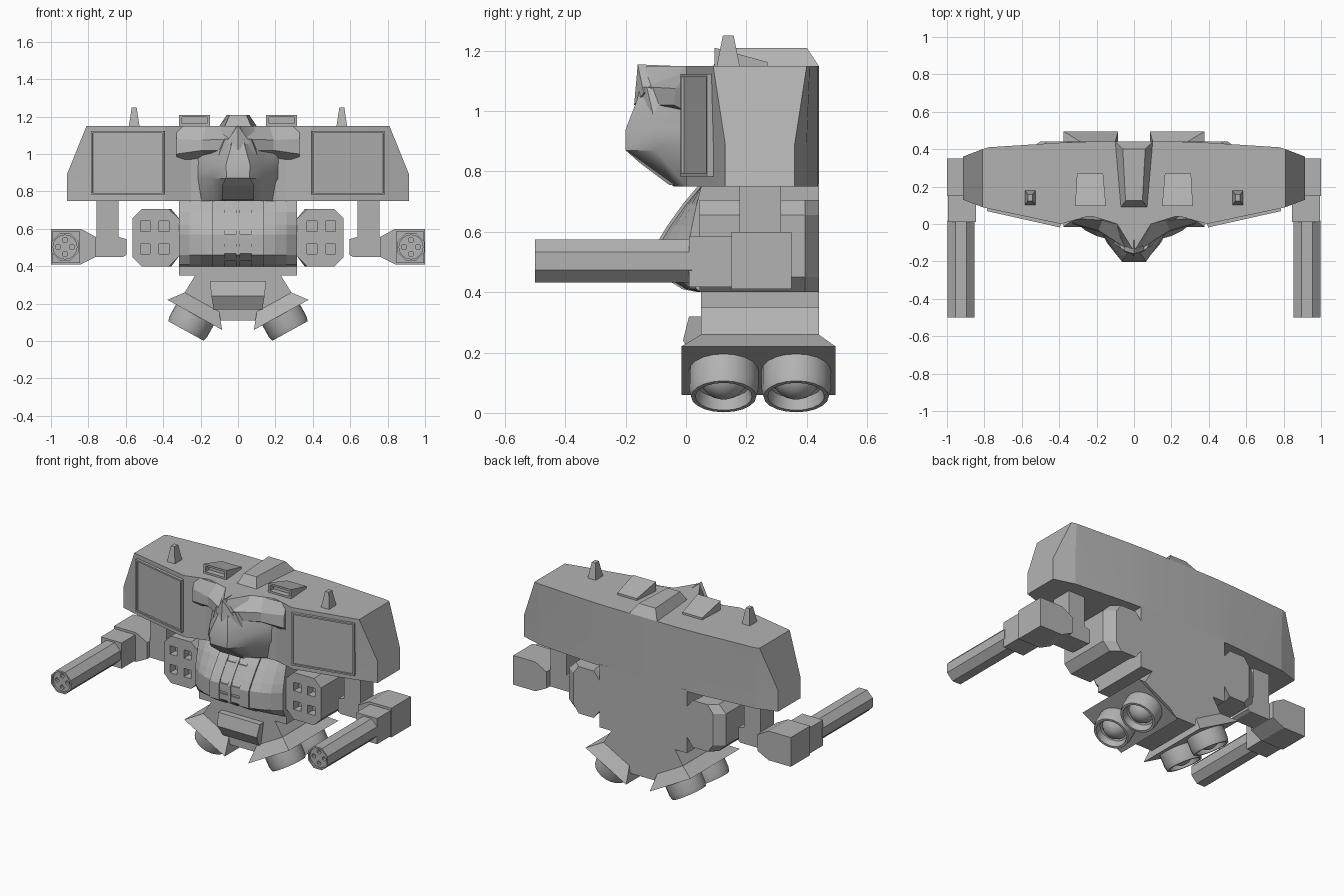
import bpy, bmesh
from math import cos, sin, pi, radians
from mathutils import Vector, Matrix

if "Cube" in bpy.data.objects:
    bpy.data.objects.remove(bpy.data.objects["Cube"])

# Dark grey paint shared by every part
grey = bpy.data.materials.new("dark_grey")
grey.diffuse_color = (.45, .45, .45, 1)
grey.use_nodes = True
grey.node_tree.nodes["Principled BSDF"].inputs["Base Color"].default_value = grey.diffuse_color


def make(name, verts, faces, mirror=False):
    me = bpy.data.meshes.new(name)
    me.from_pydata([tuple(v) for v in verts], [], faces)
    bm = bmesh.new()
    bm.from_mesh(me)
    bmesh.ops.remove_doubles(bm, verts=bm.verts, dist=1e-5)
    bmesh.ops.recalc_face_normals(bm, faces=bm.faces)
    bm.to_mesh(me)
    bm.free()
    me.materials.append(grey)
    ob = bpy.data.objects.new(name, me)
    bpy.context.collection.objects.link(ob)
    if mirror:
        ob.modifiers.new("Mirror", 'MIRROR')
    return ob


def ring_faces(rings, n, base=0):
    f = [[base + r * n + i, base + r * n + (i + 1) % n,
          base + (r + 1) * n + (i + 1) % n, base + (r + 1) * n + i]
         for r in range(rings - 1) for i in range(n)]
    return f + [[base + i for i in range(n)],
                [base + (rings - 1) * n + i for i in range(n)]]


def loft(name, sections, mirror=False):
    n = len(sections[0])
    return make(name, [p for s in sections for p in s], ring_faces(len(sections), n), mirror)


def prism(name, poly, y0, y1, mirror=False):
    return loft(name, [[(x, y, z) for x, z in poly] for y in (y0, y1)], mirror)


def rect(x0, x1, z0, z1):
    return [(x0, z0), (x1, z0), (x1, z1), (x0, z1)]


def ngon(cx, cz, r, n, turn=0.0):
    return [(cx + r * cos(2 * pi * (i + turn) / n), cz + r * sin(2 * pi * (i + turn) / n))
            for i in range(n)]


def cut(ob, polys, y0, y1):
    """Cut straight holes along y, one per polygon."""
    verts, faces = [], []
    for p in polys:
        base = len(verts)
        verts += [(x, y, z) for y in (y0, y1) for x, z in p]
        faces += ring_faces(2, len(p), base)
    c = make("cutter", verts, faces)
    c.hide_render = True
    m = ob.modifiers.new("Cut", 'BOOLEAN')
    m.operation, m.solver, m.object = 'DIFFERENCE', 'EXACT', c
    bpy.context.view_layer.objects.active = ob
    bpy.ops.object.modifier_apply(modifier=m.name)
    bpy.data.objects.remove(c)


def mirror(ob):
    ob.modifiers.new("Mirror", 'MIRROR')


def smooth(ob, angle):
    bpy.ops.object.select_all(action='DESELECT')
    ob.select_set(True)
    bpy.context.view_layer.objects.active = ob
    bpy.ops.object.shade_smooth_by_angle(angle=radians(angle))


# Wide shoulder hull, lofted across x: (x low, x high, front low, front high, back low, back high)
half = [(.25, .25, .04, .04, .44, .44), (.39, .39, 0, 0, .435, .435),
        (.78, .78, .09, .083, .40, .41), (.915, .81, .13, .09, .36, .40)]
spans = [(-a, -b, *r) for a, b, *r in reversed(half)] + half
hull = loft("shoulder_hull", [[(xl, fl, .75), (xl, fl, .89), (xh, fh, 1.15),
                               (xh, bh, 1.15), (xl, bl, .89), (xl, bl, .75)]
                              for xl, xh, fl, fh, bl, bh in spans])
smooth(hull, 8)

# Recessed shoulder door panels
door = prism("shoulder_door", rect(-.2, .2, -.17, .17), -.02, .03)
cut(door, [rect(-.19, .19, -.16, .16)], -.1, -.010)
door.data.transform(Matrix.Translation((.587, .045, .953)) @ Matrix.Rotation(.22, 4, 'Z'))
mirror(door)

# Faceted nose head
levels = [(.75, [(.20, .05), (.12, 0), (.05, -.04)]),
          (.87, [(.22, .05), (.145, -.10), (.06, -.20)]),
          (.94, [(.22, .05), (.13, -.11), (.065, -.20)]),
          (1.03, [(.23, .05), (.11, -.07), (.04, -.165)]),
          (1.15, [(.25, .05), (.09, 0), (.01, -.13)])]
nose = loft("nose", [[(-x, y, z) for x, y in p] + [(x, y, z) for x, y in reversed(p)]
                     for z, p in levels])
smooth(nose, 40)

# Nose window facet
loft("nose_window", [[(s * .065, -.203, .873), (s * .085, -.155, .83), (s * .085, -.055, .755),
                      (s * .05, -.03, .755)] for s in (-1, 1)])

# Beak-like crest with swept fins, and brow ridges
make("crest", [(0, -.16, 1.155), (-.065, -.14, 1.06), (0, -.172, 1.02), (.065, -.14, 1.06), (0, -.04, 1.15),
               (0, -.1, 1.02)],
     [(0, 1, 2), (0, 2, 3), (0, 3, 4), (0, 4, 1), (1, 5, 2), (2, 5, 3), (1, 4, 5), (3, 5, 4)])
make("crest_fin", [(.03, -.155, 1.08), (.07, -.13, 1.08), (.12, -.10, .95), (.10, -.04, 1.06)],
     [(0, 1, 2), (0, 2, 3), (1, 3, 2), (0, 3, 1)], True)
loft("brow", [[(.05, -.125, 1.08), (.08, -.10, 1.02), (.10, .03, .98), (.02, -.02, 1.15)],
              [(.19, -.035, 1.075), (.19, -.04, 1.02), (.19, .06, .97), (.17, .02, 1.15)],
              [(.33, .005, 1.08), (.33, .0, 1.0), (.33, .06, .95), (.33, .03, 1.15)]], True)

# Roof details: spine hump, air intakes, antennas
loft("roof_spine", [[(-.07, .09, 1.15), (.07, .09, 1.15), (.10, .44, 1.15), (-.10, .44, 1.15)],
                    [(-.045, .125, 1.21), (.045, .125, 1.21), (.06, .40, 1.21), (-.06, .40, 1.21)]])
intake = loft("roof_intake", [[(a, .095, 1.14), (a, .095, 1.21), (b, .27, 1.163), (b, .27, 1.14)]
                              for a, b in ((.15, .165), (.315, .305))])
cut(intake, [rect(.165, .30, 1.162, 1.198)], 0, .13)
mirror(intake)
loft("antenna", [[(.555 - w, y0, z), (.555 + w, y0, z), (.555 + w, y1, z), (.555 - w, y1, z)]
                 for w, y0, y1, z in ((.03, .10, .18, 1.14), (.013, .122, .158, 1.25))], True)

# Torso and pelvis core
right = [(.315, .76), (.315, .35), (.23, .35), (.285, .26), (.10, .11)]
prism("torso_core", right + [(-x, z) for x, z in reversed(right)], .05, .44)

# Rounded chest barrel
chest = [(.05, .75), (0, .69), (-.05, .62), (-.08, .57), (-.08, .46), (0, .41), (.05, .40)]
bulge = [(.315, .3), (.26, .65), (.2, .88), (.14, 1)]
cols = [(-x, f) for x, f in bulge] + bulge[::-1]
loft("chest_barrel", [[(x, .05 + (y - .05) * f, z) for y, z in chest]
                      + [(x, .10, .40), (x, .10, .75)] for x, f in cols])


# Raised chest ribs and cross slats
def chest_strip(name, x0, x1, pts, out, mir=False):
    loft(name, [[(x, y - out, z) for y, z in pts] + [(x, y + .02, z) for y, z in reversed(pts)]
                for x in (x0, x1)], mir)


chest_strip("chest_rib", .072, .14, chest, .012, True)
chest_strip("chest_centre_rib", -.01, .01, chest, .012)
for a, b in ((.745, .70), (.685, .59), (.572, .52), (.505, .43)):
    pts = []
    for z in (a, (a + b) / 2, b):
        for (ya, za), (yb, zb) in zip(chest, chest[1:]):
            if zb <= z <= za:
                pts.append((ya + (yb - ya) * (za - z) / (za - zb), z))
                break
    chest_strip("chest_slat", -.072, .072, pts, .008)

# Pelvis hatch
hatch = [(.06, .32, .15), (.01, .32, .15), (-.01, .24, .142), (.03, .17, .13), (.06, .17, .13)]
loft("pelvis_hatch", [[(s * w, y, z) for y, z, w in hatch] for s in (-1, 1)])

# Rocket pods with square launch tubes, outer side tapering at the back
pod_poly = [(.315, .455), (.37, .40), (.515, .40), (.565, .45), (.565, .655), (.515, .705), (.37, .705), (.315, .655)]
pod = loft("rocket_pod", [[(.315 + (x - .315) * f, y, z) for x, z in pod_poly]
                          for y, f in ((.045, 1), (.395, 1), (.44, .75))])
cut(pod, [rect(x, x + .052, z, z + .055) for x in (.37, .47) for z in (.465, .586)], 0, .10)
mirror(pod)

# Gun arms: strut, elbow, housing and barrel
prism("arm_strut", rect(.64, .757, .46, .76), .177, .315, True)
prism("arm_elbow", [(.615, .45), (.77, .45), (.77, .557), (.64, .557), (.597, .545), (.597, .46)],
      .177, .315, True)
prism("gun_housing", [(.76, .45), (.84, .41), (1, .41), (1, .60), (.84, .60), (.76, .557)], .15, .35, True)
prism("gun_collar", rect(.845, .995, .418, .585), .01, .16, True)
barrel = prism("gun_barrel", ngon(.925, .503, .077, 8, .5), -.5, .02)
bores = [ngon(.925 + .037 * cos(k * pi / 2), .503 + .037 * sin(k * pi / 2), .014, 8) for k in range(4)]
cut(barrel, [ngon(.925, .503, .064, 16)], -.6, -.488)
cut(barrel, bores, -.6, -.44)
mirror(barrel)

# Angled thruster skirts under the pelvis
centre, along, up = Vector((.231, 0, .14)), Vector((.876, 0, .483)), Vector((-.483, 0, .876))
loft("thruster_skirt", [[centre + along * (s * w) + up * h + Vector((0, y, 0))
                         for s, y in ((-1, y0), (1, y0), (1, y1), (-1, y1))]
                        for w, h, y0, y1 in ((.167, 0, -.015, .495), (.106, .078, .05, .44))], True)

# Round thruster nozzles with domed cores
profile = [(.115, -.01), (.115, .07), (.108, .098), (.094, .098), (.086, .055),
           (.075, .05), (.055, .078), (.025, .096), (.004, .098)]
for yc in (.125, .365):
    noz = loft("thruster_nozzle", [[(x, y, h) for x, y in ngon(0, 0, r, 20)] for r, h in profile])
    noz.data.transform(Matrix.Translation(centre + Vector((0, yc, 0)))
                       @ (-up).to_track_quat('Z', 'Y').to_matrix().to_4x4())
    mirror(noz)
    smooth(noz, 35)
